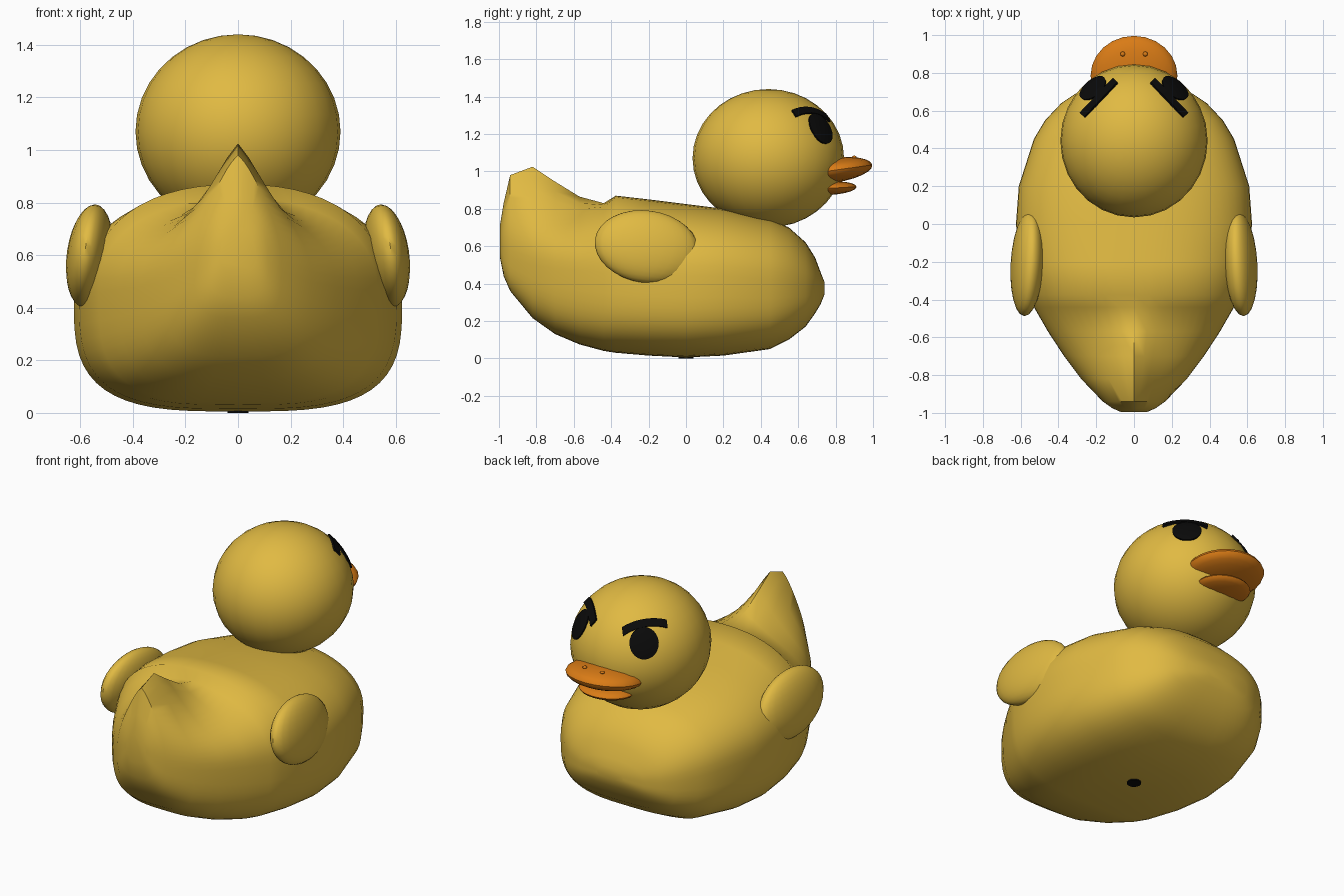
import bpy, bmesh, math
from mathutils import Vector, Matrix

if "Cube" in bpy.data.objects:
    bpy.data.objects.remove(bpy.data.objects["Cube"])


def material(name, rgb):
    m = bpy.data.materials.new(name)
    m.diffuse_color = (*rgb, 1)
    m.use_nodes = True
    m.node_tree.nodes["Principled BSDF"].inputs["Base Color"].default_value = m.diffuse_color
    return m


YELLOW = material("duck yellow", (0.75, 0.49, 0.055))
ORANGE = material("bill orange", (0.70, 0.20, 0.008))
BLACK = material("black", (0.003, 0.003, 0.003))


def finish(name, bm, mat, angle=45):
    bmesh.ops.recalc_face_normals(bm, faces=bm.faces)
    me = bpy.data.meshes.new(name)
    bm.to_mesh(me)
    bm.free()
    me.materials.append(mat)
    ob = bpy.data.objects.new(name, me)
    bpy.context.collection.objects.link(ob)
    bpy.ops.object.select_all(action='DESELECT')
    ob.select_set(True)
    bpy.context.view_layer.objects.active = ob
    bpy.ops.object.shade_smooth_by_angle(angle=math.radians(angle))
    return ob


def loft(name, rings, mat, angle=45):
    """Skin closed rings of equal length and cap both ends."""
    bm = bmesh.new()
    vs = [[bm.verts.new(p) for p in r] for r in rings]
    n = len(vs[0])
    for a, b in zip(vs, vs[1:]):
        for i in range(n):
            j = (i + 1) % n
            bm.faces.new((a[i], a[j], b[j], b[i]))
    bm.faces.new(vs[0])
    bm.faces.new(vs[-1])
    return finish(name, bm, mat, angle)


def ellipsoid(name, centre, radii, mat, rot=(0, 0, 0), seg=24, rings=16):
    bm = bmesh.new()
    bmesh.ops.create_uvsphere(bm, u_segments=seg, v_segments=rings, radius=1)
    r = (Matrix.Rotation(rot[2], 4, 'Z') @ Matrix.Rotation(rot[1], 4, 'Y')
         @ Matrix.Rotation(rot[0], 4, 'X'))
    bm.transform(Matrix.Translation(centre) @ r @ Matrix.Diagonal((*radii, 1)))
    return finish(name, bm, mat)


# Body: y, half width, bottom, widest height, top, tail ridge height
STATIONS = [
    (-0.995, 0.07, 0.54, 0.62, 0.68, 0.03),
    (-0.975, 0.115, 0.44, 0.58, 0.71, 0.12),
    (-0.94, 0.165, 0.36, 0.54, 0.72, 0.26),
    (-0.82, 0.28, 0.215, 0.50, 0.72, 0.305),
    (-0.70, 0.37, 0.13, 0.48, 0.73, 0.215),
    (-0.57, 0.455, 0.075, 0.47, 0.755, 0.11),
    (-0.44, 0.53, 0.04, 0.46, 0.81, 0.02),
    (-0.375, 0.56, 0.03, 0.46, 0.87, 0),
    (-0.20, 0.605, 0.015, 0.45, 0.85, 0),
    (0.00, 0.625, 0.005, 0.44, 0.825, 0),
    (0.20, 0.61, 0.015, 0.44, 0.80, 0),
    (0.45, 0.53, 0.05, 0.42, 0.745, 0),
    (0.55, 0.47, 0.10, 0.41, 0.70, 0),
    (0.64, 0.385, 0.17, 0.39, 0.62, 0),
    (0.69, 0.31, 0.24, 0.38, 0.54, 0),
    (0.72, 0.22, 0.29, 0.37, 0.46, 0),
    (0.74, 0.09, 0.34, 0.37, 0.41, 0),
]


def section(y, w, zb, zm, zt, ridge, n=56):
    pts = []
    for i in range(n):
        t = 2 * math.pi * i / n
        c, s = math.cos(t), math.sin(t)
        p = 2 / 2.3 if s >= 0 else 2 / 3.3
        x = w * math.copysign(abs(c) ** p, c)
        h = abs(s) ** p
        if s >= 0:
            z = zm + (zt - zm) * h + ridge * h * math.exp(-(abs(x) / 0.15) ** 1.3)
        else:
            z = zm - (zm - zb) * h
        pts.append((x, y, z))
    return pts


loft("body", [section(*s) for s in STATIONS], YELLOW)

# Head
HEAD = Vector((0, 0.44, 1.07))
RADII = Vector((0.39, 0.405, 0.37))
ellipsoid("head", HEAD, RADII, YELLOW, seg=28, rings=18)


def on_head(p, lift):
    """Push a point radially onto the head surface, scaled by lift."""
    d = Vector(p) - HEAD
    k = math.sqrt(sum((d[i] / RADII[i]) ** 2 for i in range(3)))
    return HEAD + d * (lift / k)


for side, label in ((1, "right"), (-1, "left")):
    # Wing
    ellipsoid(label + "_wing", (side * 0.565, -0.21, 0.597), (0.085, 0.28, 0.195),
              YELLOW, (math.radians(-8), math.radians(-8 * side), math.radians(4 * side)))

    # Eye, an oval patch following the head
    c = Vector((side * 0.222, 0.725, 1.232))
    d = c - HEAD
    nrm = Vector([d[i] / RADII[i] ** 2 for i in range(3)]).normalized()
    u = nrm.cross(Vector((0, 0, 1))).normalized()
    v = u.cross(nrm)
    eye = []
    for r, lift in ((1, 0.985), (1, 1.018), (0.7, 1.022), (0.35, 1.022)):
        eye.append([on_head(c + u * 0.083 * r * math.cos(a) + v * 0.093 * r * math.sin(a), lift)
                    for a in [2 * math.pi * k / 24 for k in range(24)]])
    loft(label + "_eye", eye, BLACK)

    # Eyebrow, a thin arched strip
    a, b = Vector((0.098, 0.755)), Vector((0.27, 0.575))
    perp = Vector((b.y - a.y, a.x - b.x)).normalized() * 0.016
    brow = []
    for k in range(10):
        m = a.lerp(b, k / 9)
        ring = []
        for e, lift in ((-1, 0.985), (-1, 1.025), (1, 1.025), (1, 0.985)):
            x, y = m + perp * e
            f = 1 - (x / RADII.x) ** 2 - ((y - HEAD.y) / RADII.y) ** 2
            ring.append(on_head((side * x, y, HEAD.z + RADII.z * math.sqrt(f)), lift))
        brow.append(ring)
    loft(label + "_eyebrow", brow, BLACK, 30)

    # Nostril
    ellipsoid(label + "_nostril", (side * 0.06, 0.90, 1.076), (0.013, 0.013, 0.008),
              ORANGE, seg=10, rings=6)

# Bill
ellipsoid("upper_bill", (0, 0.785, 1.005), (0.23, 0.213, 0.066), ORANGE,
          (math.radians(8), 0, 0), rings=12)
ellipsoid("lower_bill", (0, 0.77, 0.91), (0.165, 0.142, 0.036), ORANGE,
          (math.radians(3), 0, 0), rings=10)

# Hole under the body
loft("bottom_hole", [[(0.04 * math.cos(k * math.pi / 8), 0.04 * math.sin(k * math.pi / 8), z)
                      for k in range(16)] for z in (0, 0.009)], BLACK)
